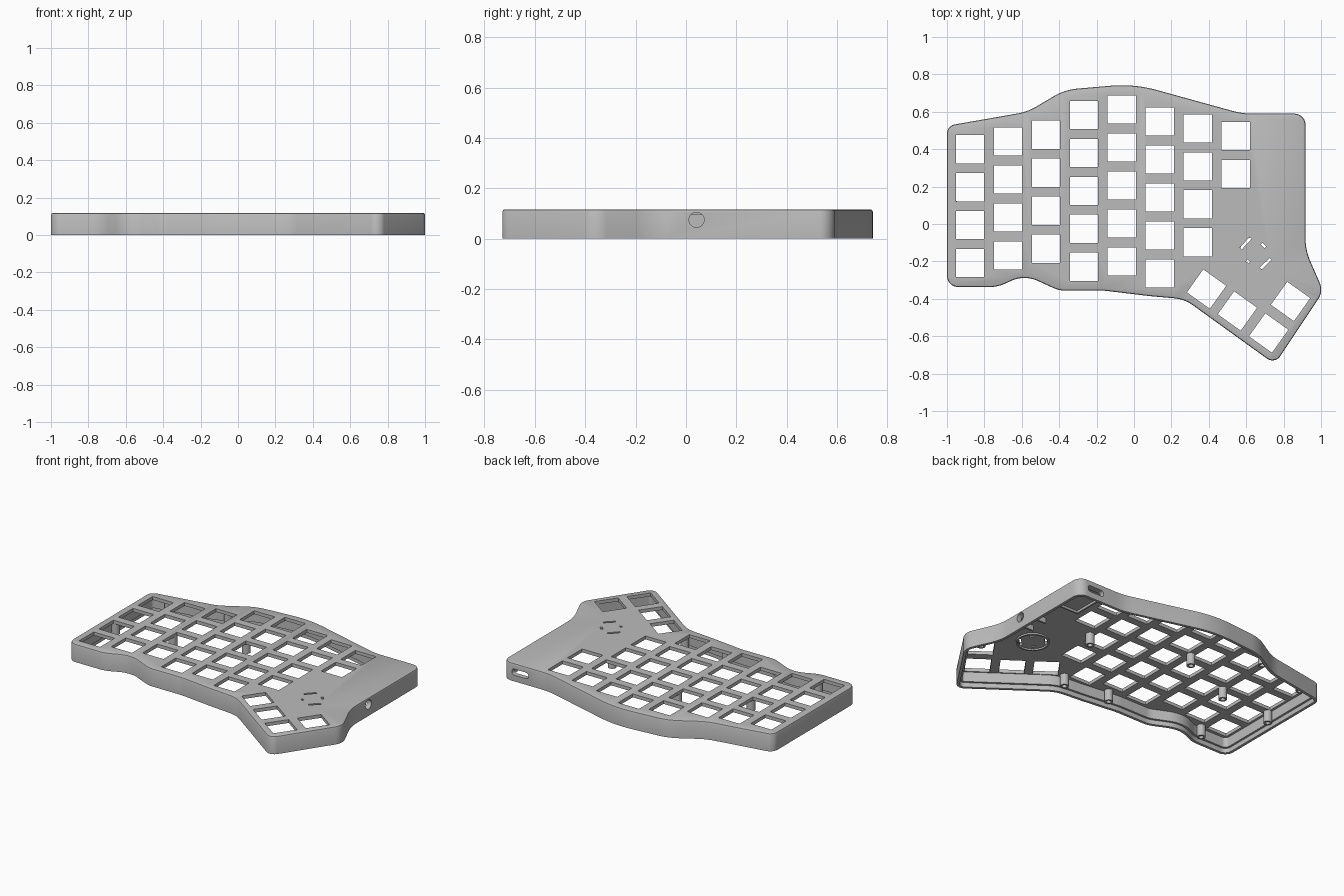
import bpy, bmesh
from math import radians, pi, cos, sin, tan
from mathutils import Vector, Matrix

if "Cube" in bpy.data.objects:
    bpy.data.objects.remove(bpy.data.objects["Cube"], do_unlink=True)

grey = bpy.data.materials.new("case grey")
grey.use_nodes = True
color = (0.5, 0.5, 0.5, 1)
grey.diffuse_color = color
grey.node_tree.nodes["Principled BSDF"].inputs["Base Color"].default_value = color

HEIGHT, PLATE = 0.117, 0.022
UNDER = HEIGHT - PLATE
KEY, PITCH = 0.151, 0.203


def fillet(corners, steps=10):
    """Round every corner (x, y, radius) of a polygon."""
    out, n = [], len(corners)
    for i, (x, y, r) in enumerate(corners):
        p = Vector((x, y))
        a = Vector(corners[i - 1][:2]) - p
        b = Vector(corners[(i + 1) % n][:2]) - p
        half = (pi - a.angle(b)) / 2
        reach = min(r * tan(half), 0.48 * a.length, 0.48 * b.length)
        r = reach / tan(half)
        middle = p + (a.normalized() + b.normalized()).normalized() * (r / cos(half))
        start, end = p + a.normalized() * reach - middle, p + b.normalized() * reach - middle
        turn = start.angle_signed(end)
        for s in range(steps + 1):
            out.append(middle + Matrix.Rotation(-turn * s / steps, 2) @ start)
    return out


def inset(points, d):
    """Move a clockwise outline inward."""
    out = []
    for i, p in enumerate(points):
        t = (points[(i + 1) % len(points)] - points[i - 1]).normalized()
        out.append(p + Vector((t.y, -t.x)) * d)
    return out


def loft(bm, sections, matrix=Matrix(), closed=False):
    """Skin a stack of (points, z) sections, capping or joining the ends."""
    rings = [[bm.verts.new(matrix @ Vector((p[0], p[1], z))) for p in pts]
             for pts, z in sections]
    pairs = list(zip(rings, rings[1:]))
    if closed:
        pairs.append((rings[-1], rings[0]))
    else:
        bm.faces.new(rings[0])
        bm.faces.new(rings[-1])
    for low, high in pairs:
        for i in range(len(low)):
            bm.faces.new((low[i - 1], low[i], high[i], high[i - 1]))


def finish(name, bm):
    bmesh.ops.recalc_face_normals(bm, faces=bm.faces)
    mesh = bpy.data.meshes.new(name)
    bm.to_mesh(mesh)
    bm.free()
    mesh.materials.append(grey)
    obj = bpy.data.objects.new(name, mesh)
    bpy.context.collection.objects.link(obj)
    return obj


def smooth(obj):
    bpy.ops.object.select_all(action="DESELECT")
    obj.select_set(True)
    bpy.context.view_layer.objects.active = obj
    bpy.ops.object.shade_smooth_by_angle(angle=radians(30))


def circle(r, n=32):
    return [Vector((r * cos(2 * pi * i / n), r * sin(2 * pi * i / n))) for i in range(n)]


def rect(w, h):
    return [Vector((sx * w / 2, sy * h / 2)) for sx, sy in ((-1, -1), (1, -1), (1, 1), (-1, 1))]


def place(x, y, z=0, angle=0):
    return Matrix.Translation((x, y, z)) @ Matrix.Rotation(radians(angle), 4, "Z")


# Case shell: rounded outline, stepped inner wall, thin top plate
outline = fillet([
    (-1, 0.525, 0.05), (-0.57, 0.6, 0.3), (-0.37, 0.718, 0.3), (0, 0.75, 0.7),
    (0.58, 0.59, 0.4), (0.917, 0.59, 0.06), (0.917, -0.14, 0.3), (1.013, -0.36, 0.09),
    (0.753, -0.75, 0.05), (0.27, -0.402, 0.2), (0.08, -0.385, 0.3), (-0.16, -0.356, 0.3),
    (-0.4, -0.356, 0.15), (-0.585, -0.272, 0.2), (-0.73, -0.337, 0.2), (-1, -0.337, 0.06)])
lip, inner = inset(outline, 0.018), inset(outline, 0.032)
bm = bmesh.new()
loft(bm, [(inner, UNDER), (inner, 0.03), (lip, 0.03), (lip, 0), (outline, 0),
          (outline, HEIGHT - 0.01), (inset(outline, 0.003), HEIGHT - 0.003),
          (inset(outline, 0.01), HEIGHT)])
case = finish("case_shell", bm)

# Cutters: key holes by column, thumb keys, light slots, ports
columns = [(0.40, 4), (0.441, 4), (0.477, 4), (0.583, 5),
           (0.612, 5), (0.548, 5), (0.511, 4), (0.47, 2)]
bm = bmesh.new()


def cut_slot(w, h, matrix):
    loft(bm, [(rect(w, h), UNDER - 0.01), (rect(w, h), HEIGHT + 0.02)], matrix)


for c, (top, count) in enumerate(columns):
    for row in range(count):
        cut_slot(KEY, KEY, place(-0.877 + c * PITCH, top - row * PITCH))
for x, y in ((0.388, -0.348), (0.553, -0.465), (0.72, -0.583), (0.837, -0.414)):
    cut_slot(KEY, KEY, place(x, y, 0, -35.5))
for x, y, length, angle in ((0.597, -0.103, 0.078, 47), (0.704, -0.212, 0.075, 44),
                            (0.693, -0.115, 0.028, -45), (0.61, -0.2, 0.018, -30)):
    cut_slot(length, 0.014, place(x, y, 0, angle))
port = fillet([(-0.06, -0.02, 0.018), (-0.06, 0.02, 0.018),
               (0.06, 0.02, 0.018), (0.06, -0.02, 0.018)], 5)
loft(bm, [(port, -0.06), (port, 0.06)],
     Matrix.Translation((0.79, 0.6, 0.06)) @ Matrix.Rotation(pi / 2, 4, "X"))
loft(bm, [(circle(0.03), -0.04), (circle(0.03), 0.04)],
     Matrix.Translation((0.92, 0.042, 0.075)) @ Matrix.Rotation(pi / 2, 4, "Y"))
cutter = finish("cutter", bm)
cutter.hide_render = True

cut = case.modifiers.new("openings", "BOOLEAN")
cut.operation, cut.solver, cut.object = "DIFFERENCE", "EXACT", cutter
bpy.context.view_layer.objects.active = case
bpy.ops.object.modifier_apply(modifier=cut.name)
bpy.data.objects.remove(cutter, do_unlink=True)
smooth(case)

# Hollow screw posts under the plate
posts = [(0.447, 0.126), (0.25, -0.345), (-0.07, -0.318), (-0.168, 0.325), (-0.57, 0.14),
         (-0.76, -0.285), (-0.955, 0.097), (-0.49, 0.6), (-0.86, 0.51), (0.935, -0.3)]
for x, y in posts:
    bm = bmesh.new()
    loft(bm, [(circle(0.026, 24), UNDER + 0.005), (circle(0.026, 24), 0.02),
              (circle(0.015, 24), 0.02), (circle(0.015, 24), UNDER - 0.01)], place(x, y))
    smooth(finish("screw_post", bm))

# Ring ridge around the light slots, on the underside
bm = bmesh.new()
loft(bm, [(circle(0.1, 48), UNDER + 0.003), (circle(0.1, 48), UNDER - 0.01),
          (circle(0.09, 48), UNDER - 0.01), (circle(0.09, 48), UNDER + 0.003)],
     place(0.655, -0.155), closed=True)
smooth(finish("slot_ring", bm))

# Controller frame behind the port
bm = bmesh.new()
loft(bm, [(rect(0.21, 0.28), UNDER + 0.003), (rect(0.21, 0.28), UNDER - 0.015),
          (rect(0.19, 0.26), UNDER - 0.015), (rect(0.19, 0.26), UNDER + 0.003)],
     place(0.78, 0.42), closed=True)
finish("controller_frame", bm)

# Ribs that hold the round jack
for y in (-0.015, 0.1):
    bm = bmesh.new()
    loft(bm, [(rect(0.12, 0.012), UNDER - 0.035), (rect(0.12, 0.012), UNDER + 0.003)],
         place(0.83, y))
    finish("jack_rib", bm)
